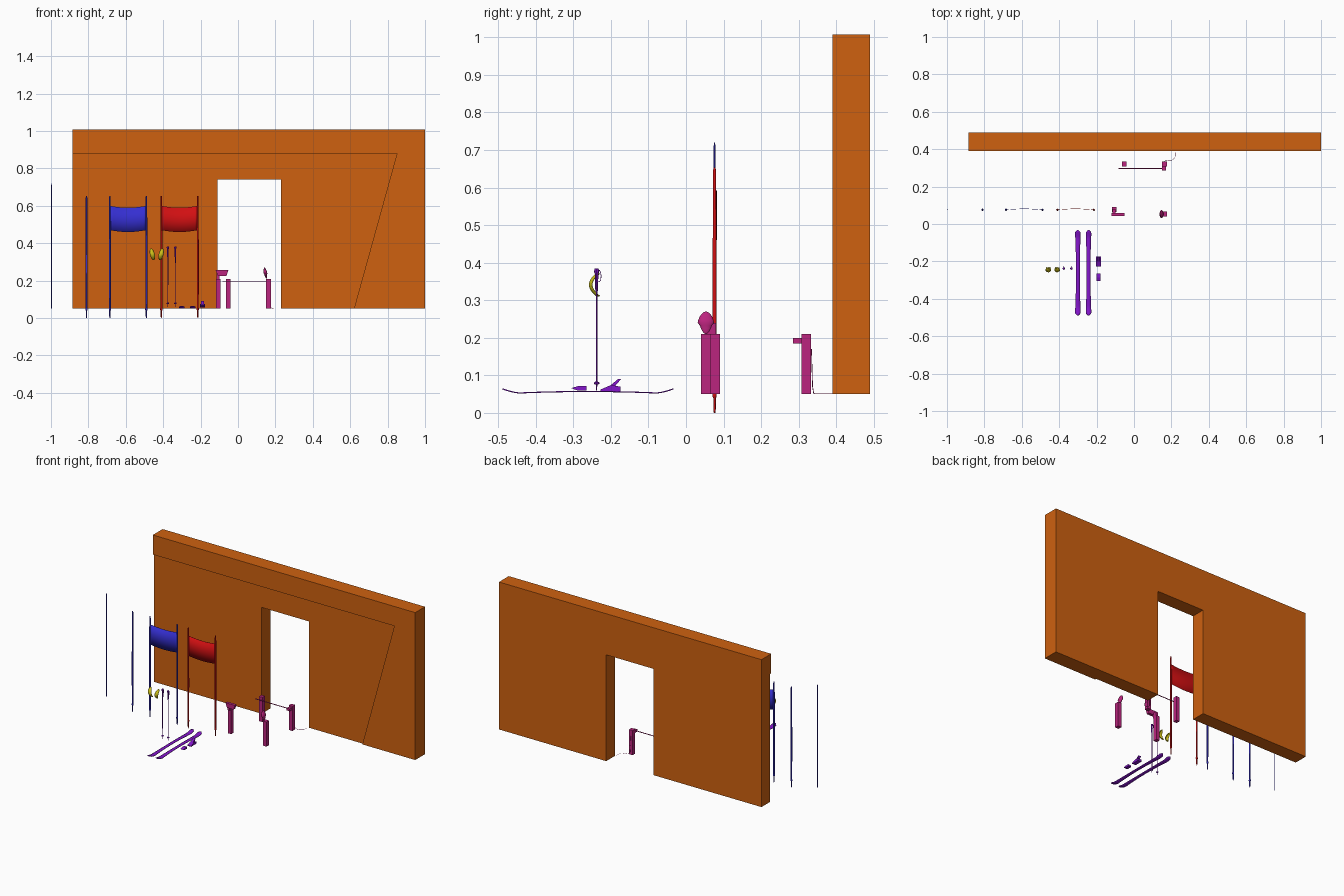
import bpy, bmesh, math
from mathutils import Vector

cube = bpy.data.objects.get("Cube")
if cube:
    bpy.data.objects.remove(cube, do_unlink=True)


def material(name, rgb):
    m = bpy.data.materials.new(name)
    m.use_nodes = True
    m.diffuse_color = (*rgb, 1)
    m.node_tree.nodes["Principled BSDF"].inputs["Base Color"].default_value = (*rgb, 1)
    return m


ORANGE = material("orange", (0.62, 0.12, 0.005))
BLUE = material("blue", (0.035, 0.028, 0.64))
RED = material("red", (0.64, 0.005, 0.006))
PINK = material("magenta pink", (0.5, 0.018, 0.21))
PURPLE = material("purple", (0.23, 0.008, 0.6))
YELLOW = material("yellow", (0.6, 0.52, 0.01))


def finish(bm, name, mat, smooth=False):
    bmesh.ops.recalc_face_normals(bm, faces=bm.faces[:])
    mesh = bpy.data.meshes.new(name)
    bm.to_mesh(mesh)
    bm.free()
    ob = bpy.data.objects.new(name, mesh)
    bpy.context.collection.objects.link(ob)
    mesh.materials.append(mat)
    if smooth:
        bpy.ops.object.select_all(action='DESELECT')
        ob.select_set(True)
        bpy.context.view_layer.objects.active = ob
        bpy.ops.object.shade_smooth_by_angle(angle=math.radians(40))
    return ob


def box(name, mat, x, y, z):
    bm = bmesh.new()
    bmesh.ops.create_cube(bm, size=1)
    for v in bm.verts:
        v.co = [(a + b) / 2 + c * (b - a) for (a, b), c in zip((x, y, z), v.co)]
    return finish(bm, name, mat)


def prism(name, mat, outline, axis, lo, hi):
    """Extrude a flat outline along x or y."""
    place = (lambda u, w, d: (u, d, w)) if axis == "y" else (lambda u, w, d: (d, u, w))
    bm = bmesh.new()
    face = bm.faces.new([bm.verts.new(place(u, w, lo)) for u, w in outline])
    ext = bmesh.ops.extrude_face_region(bm, geom=[face])["geom"]
    moved = [g for g in ext if isinstance(g, bmesh.types.BMVert)]
    bmesh.ops.translate(bm, verts=moved, vec=Vector(place(0, 0, hi - lo)))
    return finish(bm, name, mat)


def lathe(name, mat, x, y, profile, sides=10):
    """Turn (radius, height) points around a vertical axis."""
    bm = bmesh.new()
    rings = []
    for r, z in profile:
        rings.append([bm.verts.new((x + r * math.cos(math.tau * i / sides),
                                    y + r * math.sin(math.tau * i / sides), z))
                      for i in range(sides)])
    for a, b in zip(rings, rings[1:]):
        for i in range(sides):
            j = (i + 1) % sides
            bm.faces.new((a[i], a[j], b[j], b[i]))
    bm.faces.new(rings[0])
    bm.faces.new(rings[-1])
    return finish(bm, name, mat, True)


def tube(name, mat, points, radius, cyclic=False):
    cu = bpy.data.curves.new(name, 'CURVE')
    cu.dimensions = '3D'
    cu.bevel_depth = radius
    cu.bevel_resolution = 1
    cu.use_fill_caps = True
    sp = cu.splines.new('POLY')
    sp.points.add(len(points) - 1)
    for p, co in zip(sp.points, points):
        p.co = (*co, 1)
    sp.use_cyclic_u = cyclic
    ob = bpy.data.objects.new(name, cu)
    bpy.context.collection.objects.link(ob)
    cu.materials.append(mat)


def sheet(name, mat, nu, nv, func, thickness):
    """Solidified grid from a function of two 0..1 parameters."""
    bm = bmesh.new()
    g = [[bm.verts.new(func(i / nu, j / nv)) for j in range(nv + 1)] for i in range(nu + 1)]
    for i in range(nu):
        for j in range(nv):
            bm.faces.new((g[i][j], g[i + 1][j], g[i + 1][j + 1], g[i][j + 1]))
    ob = finish(bm, name, mat, True)
    mod = ob.modifiers.new("thickness", 'SOLIDIFY')
    mod.thickness = thickness
    mod.offset = 0


# Wall with doorway, and the raised trim on its front
L, R, B, T = -0.885, 1.0, 0.05, 1.007
prism("wall", ORANGE, [(L, B), (-0.11, B), (-0.11, 0.74), (0.23, 0.74), (0.23, B),
                       (R, B), (R, T), (L, T)], "y", 0.40, 0.49)
prism("wall_front_trim", ORANGE, [(L, 0.88), (0.85, 0.88), (0.62, B), (R, B), (R, T), (L, T)],
      "y", 0.39, 0.40)

# Gate poles with ground spikes
GY = 0.076
gate = [(0.002, 0), (0.0035, 0.01), (0.0035, 0.04), (0.006, 0.043), (0.006, 0.05),
        (0.005, 0.053), (0.0055, 0.3), (0.0045, 0.64), (0.003, 0.653)]
for n, (x, mat) in enumerate([(-0.81, BLUE), (-0.685, BLUE), (-0.49, BLUE),
                              (-0.41, RED), (-0.215, RED)]):
    lathe(f"gate_pole_{n + 1}", mat, x, GY, gate)
lathe("thin_marker_pole", BLUE, -0.998, GY, [(0.0025, 0.05), (0.0025, 0.71), (0.001, 0.72)], 8)


# Sagging gate flags
def flag(name, mat, x0, x1):
    def shape(u, v):
        sag = math.sin(math.pi * u)
        return (x0 + (x1 - x0) * u, GY + 0.005 * sag, 0.47 + 0.13 * v - 0.01 * sag)
    sheet(name, mat, 12, 2, shape, 0.002)


flag("blue_flag", BLUE, -0.685, -0.49)
flag("red_flag", RED, -0.41, -0.215)


# Skis: waisted, cambered, with upturned rounded ends
def ski(name, cx):
    def shape(u, v):
        t = 2 * u - 1
        half = 0.010 + 0.006 * abs(t) ** 2
        half *= math.sqrt(max(0.05, 1 - max(0, (abs(t) - 0.92) / 0.08) ** 2))
        rise = max(0, (abs(t) - 0.8) / 0.2) ** 1.5 * 0.011
        camber = 0.004 * max(0, 1 - (t / 0.8) ** 2)
        return (cx + half * (2 * v - 1), -0.261 + 0.228 * t, 0.053 + rise + camber)
    sheet(name, PURPLE, 40, 2, shape, 0.003)


ski("right_ski", -0.30)
ski("left_ski", -0.243)

# Bindings lying beside the skis: toe piece and heel piece
BX = -0.19
prism("toe_binding", PURPLE, [(-0.306, 0.066), (-0.29, 0.06), (-0.265, 0.06), (-0.265, 0.071),
                              (-0.285, 0.072)], "x", BX - 0.011, BX + 0.011)
prism("heel_binding_base", PURPLE, [(-0.228, 0.057), (-0.175, 0.057), (-0.175, 0.07),
                                    (-0.2, 0.074), (-0.228, 0.062)], "x", BX - 0.013, BX + 0.013)
prism("heel_binding_lever", PURPLE, [(-0.205, 0.07), (-0.19, 0.07), (-0.173, 0.09),
                                     (-0.18, 0.091)], "x", BX - 0.008, BX + 0.008)

# Ski poles with grips, baskets and straps, plus curved hand guards
SY = -0.238
for side, x, gx in (("right", -0.375, -0.458), ("left", -0.335, -0.411)):
    lathe(f"{side}_ski_pole", PURPLE, x, SY,
          [(0.001, 0.06), (0.002, 0.075), (0.007, 0.077), (0.007, 0.081), (0.002, 0.084),
           (0.0022, 0.32), (0.004, 0.33), (0.0045, 0.37), (0.007, 0.376), (0.005, 0.384)], 8)
    tube(f"{side}_pole_strap", PURPLE,
         [(x, SY + 0.006 + 0.006 * math.cos(a * math.tau / 10),
           0.364 + 0.016 * math.sin(a * math.tau / 10)) for a in range(10)], 0.001, True)

    def guard(u, v, gx=gx, lean=1 if side == "right" else -1):
        t, s = 2 * u - 1, 2 * v - 1
        half = 0.012 * math.sqrt(max(0.06, 1 - t * t))
        return (gx + half * s - 0.006 * lean * t, -0.257 + 0.02 * t * t + 0.007 * s * s,
                0.341 + 0.03 * t)
    sheet(f"{side}_hand_guard", YELLOW, 10, 6, guard, 0.003)

# Start posts
P = (0.05, 0.21)
box("front_right_post", PINK, (-0.118, -0.094), (0.064, 0.09), P)
box("front_left_post", PINK, (0.15, 0.176), (0.04, 0.066), P)
box("rear_right_post", PINK, (-0.064, -0.04), (0.307, 0.333), P)
box("rear_left_post", PINK, (0.15, 0.176), (0.307, 0.333), P)

# Start wand on its hinge box
box("wand_hinge", PINK, (0.15, 0.172), (0.285, 0.308), (0.185, 0.2))
tube("start_wand", PINK, [(-0.083, 0.296, 0.194), (0.152, 0.296, 0.194)], 0.0025)

# Display board on the right post
prism("display_board", PINK, [(-0.108, 0.226), (-0.062, 0.226), (-0.052, 0.256), (-0.12, 0.256)],
      "y", 0.042, 0.06)
box("display_bracket", PINK, (-0.114, -0.098), (0.055, 0.08), (0.205, 0.24))

# Teardrop signal head on the left post, thin and flaring upward
bm = bmesh.new()
bmesh.ops.create_uvsphere(bm, u_segments=20, v_segments=12, radius=1)
for v in bm.verts:
    pinch = 0.8 + 0.2 * v.co.z if v.co.z < 0 else 0.8 + 0.2 * (1 - v.co.z)
    v.co = (0.147 + 0.01 * v.co.x * pinch - 0.005 * v.co.z,
            0.053 + 0.022 * v.co.y * pinch, 0.24 + 0.03 * v.co.z)
finish(bm, "signal_head", PINK, True)

# Cable from the rear post along the ground to the wall
tube("cable", PINK, [(0.163, 0.334, 0.17), (0.165, 0.337, 0.07), (0.18, 0.34, 0.052),
                     (0.205, 0.342, 0.051), (0.222, 0.36, 0.051), (0.225, 0.39, 0.051)], 0.001)
